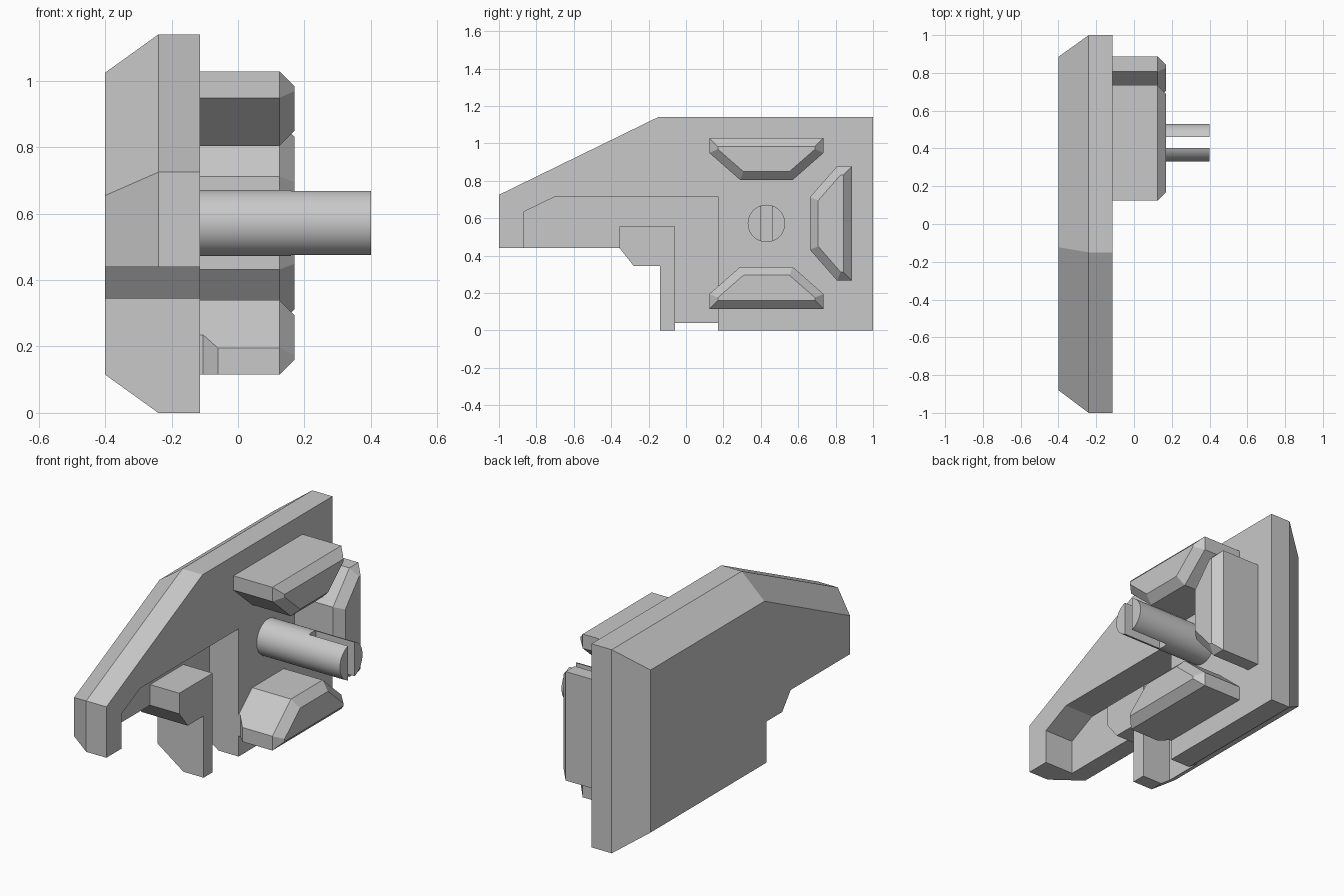
import bpy, bmesh
from math import sin, cos, pi, radians

cube = bpy.data.objects.get("Cube")
if cube:
    bpy.data.objects.remove(cube, do_unlink=True)

grey = bpy.data.materials.new("light_grey")
grey.use_nodes = True
grey.diffuse_color = (0.58, 0.58, 0.58, 1)
grey.node_tree.nodes["Principled BSDF"].inputs["Base Color"].default_value = (0.58, 0.58, 0.58, 1)

PIN_Y, PIN_Z = 0.43, 0.572


def loft(name, rings):
    """Skin a list of (x, [(y, z), ...]) sections and cap both ends."""
    bm = bmesh.new()
    loops = [[bm.verts.new((x, y, z)) for y, z in pts] for x, pts in rings]
    n = len(loops[0])
    for a, b in zip(loops, loops[1:]):
        for i in range(n):
            j = (i + 1) % n
            bm.faces.new((a[i], a[j], b[j], b[i]))
    bm.faces.new(loops[0][::-1])
    bm.faces.new(loops[-1])
    bmesh.ops.recalc_face_normals(bm, faces=bm.faces)
    mesh = bpy.data.meshes.new(name)
    bm.to_mesh(mesh)
    bm.free()
    mesh.materials.append(grey)
    obj = bpy.data.objects.new(name, mesh)
    bpy.context.collection.objects.link(obj)
    return obj


def activate(obj):
    bpy.ops.object.select_all(action="DESELECT")
    obj.select_set(True)
    bpy.context.view_layer.objects.active = obj


def cut(obj, cutter):
    """Subtract the cutter and discard it."""
    cutter.hide_render = True
    mod = obj.modifiers.new("cut", "BOOLEAN")
    mod.operation = "DIFFERENCE"
    mod.solver = "EXACT"
    mod.object = cutter
    activate(obj)
    bpy.ops.object.modifier_apply(modifier=mod.name)
    bpy.data.objects.remove(cutter, do_unlink=True)


# Side plate, chamfered towards its outer face
step = [(-0.355, 0.44), (-0.28, 0.345), (-0.14, 0.345)]
outline = [(1, 0), (1, 1.14), (-0.15, 1.14), (-1, 0.725), (-1, 0.44)] + step + [(-0.14, 0)]
inset = [(0.885, 0.115), (0.885, 1.025), (-0.123, 1.025), (-0.88, 0.655), (-0.88, 0.44)] \
    + step + [(-0.14, 0.115)]
plate = loft("side_plate", [(-0.4, inset), (-0.24, outline), (-0.115, outline)])

# Pocket in the inner face, leaving a hook standing
pocket = [(-0.865, 0.3), (-0.865, 0.635), (-0.7, 0.715), (0.17, 0.715), (0.17, -0.1),
          (-0.06, -0.1), (-0.06, 0.555), (-0.355, 0.555), (-0.355, 0.3)]
cut(plate, loft("pocket_cutter", [(-0.296, pocket), (0, pocket)]))

# Three guide blocks arranged around the pin
block = [(-0.305, 0.457), (0.305, 0.457), (0.305, 0.377), (0.14, 0.232), (-0.14, 0.232), (-0.305, 0.377)]
block_tip = [(-0.26, 0.412), (0.26, 0.412), (0.26, 0.397), (0.123, 0.277), (-0.123, 0.277), (-0.26, 0.397)]
# Section with the corner over the pocket trimmed back
block_trim = block[:1] + [(0.26, 0.457), (0.26, 0.337)] + block[3:]


def turned(points, angle):
    c, s = cos(angle), sin(angle)
    return [(PIN_Y + u * c + v * s, PIN_Z - u * s + v * c) for u, v in points]


for name, degrees in (("upper", 0), ("rear", 90), ("lower", 180)):
    if name == "lower":
        sections = [(-0.12, block_trim), (-0.105, block_trim), (-0.06, block)]
    else:
        sections = [(-0.12, block)]
    sections += [(0.125, block), (0.17, block_tip)]
    loft(name + "_guide_block", [(x, turned(p, radians(degrees))) for x, p in sections])

# Round pin with a slotted end
sides = 48
circle = [(PIN_Y + 0.1 * cos(2 * pi * i / sides), PIN_Z + 0.1 * sin(2 * pi * i / sides))
          for i in range(sides)]
pin = loft("slotted_pin", [(-0.12, circle), (0.4, circle)])
slot = [(0.402, 0.4), (0.46, 0.4), (0.46, 0.75), (0.402, 0.75)]
cut(pin, loft("slot_cutter", [(0.16, slot), (0.5, slot)]))
activate(pin)
bpy.ops.object.shade_smooth_by_angle(angle=radians(30))
